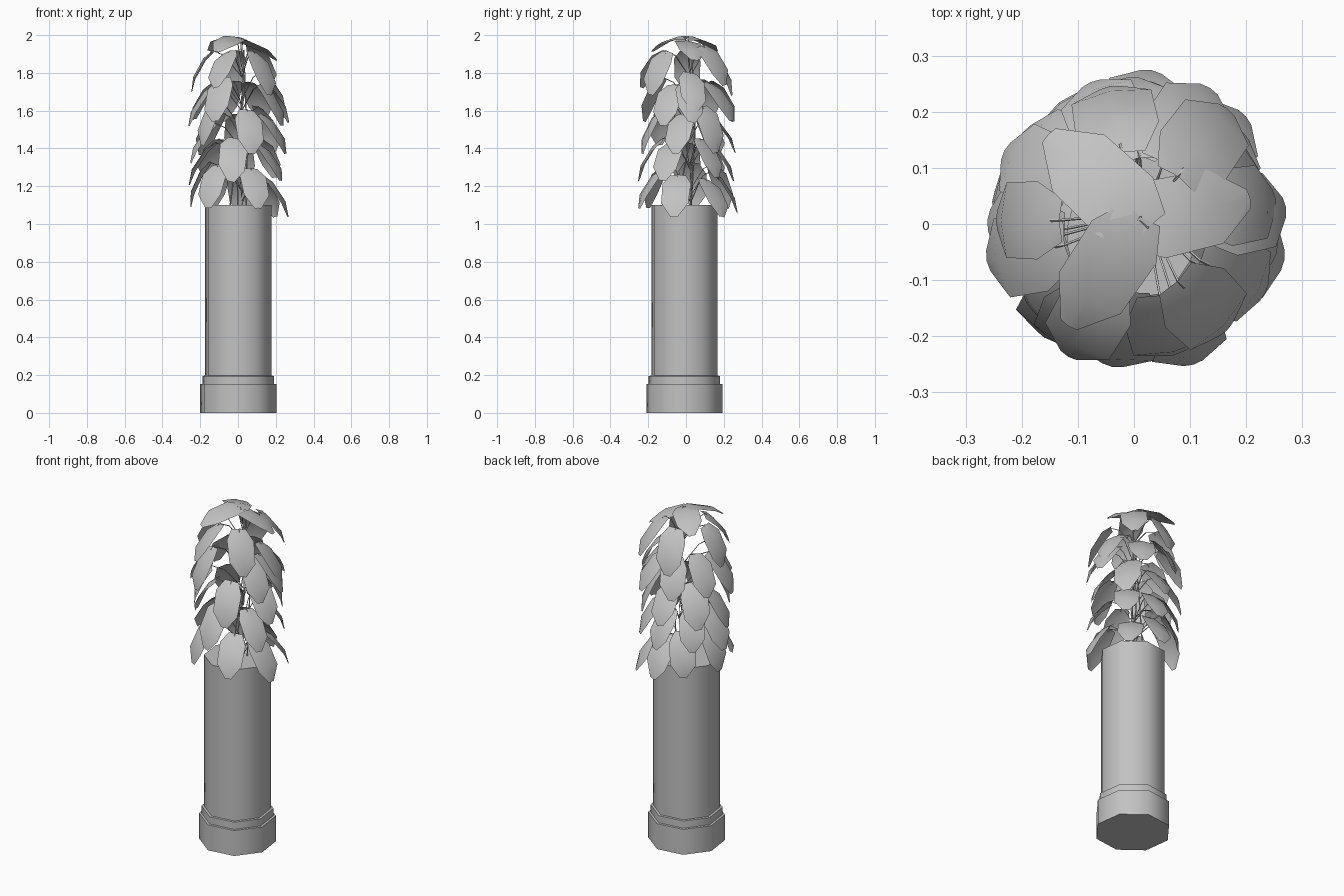
import bpy
import bmesh
import random
from math import cos, sin, pi, radians
from mathutils import Vector

default_cube = bpy.data.objects.get("Cube")
if default_cube:
    bpy.data.objects.remove(default_cube)

rng = random.Random(4)
grey = bpy.data.materials.new("plain grey")
grey.use_nodes = True
colour = (0.54, 0.54, 0.54, 1)
grey.diffuse_color = colour
grey.node_tree.nodes["Principled BSDF"].inputs["Base Color"].default_value = colour


def add_object(name, bm, smooth_angle):
    mesh = bpy.data.meshes.new(name)
    bm.to_mesh(mesh)
    bm.free()
    mesh.materials.append(grey)
    obj = bpy.data.objects.new(name, mesh)
    bpy.context.collection.objects.link(obj)
    bpy.ops.object.select_all(action="DESELECT")
    obj.select_set(True)
    bpy.context.view_layer.objects.active = obj
    bpy.ops.object.shade_smooth_by_angle(angle=radians(smooth_angle))


# Eight-sided column: stack of rings closed by caps
def build_column(profile, sides=8, centre_x=0.002, centre_y=-0.008):
    bm = bmesh.new()
    rings = []
    for radius, z in profile:
        angles = [2 * pi * i / sides - radians(15) for i in range(sides)]
        rings.append([bm.verts.new((centre_x + radius * cos(a), centre_y + radius * sin(a), z))
                      for a in angles])
    for low, high in zip(rings, rings[1:]):
        for i in range(sides):
            j = (i + 1) % sides
            bm.faces.new((low[i], low[j], high[j], high[i]))
    bm.faces.new(rings[0][::-1])
    bm.faces.new(rings[-1])
    add_object("column_planter", bm, 50)


build_column([(0.209, 0), (0.209, 0.152), (0.196, 0.153),
              (0.196, 0.196), (0.182, 0.197), (0.182, 1.1)])


# Thin square stalk along a path
def add_stalk(bm, points, radius):
    rings = []
    for i, p in enumerate(points):
        ahead = points[min(i + 1, len(points) - 1)] - points[max(i - 1, 0)]
        side = ahead.cross(Vector((0.3, 1, 0.2))).normalized() * radius
        other = ahead.cross(side).normalized() * radius
        rings.append([bm.verts.new(p + d) for d in (side, other, -side, -other)])
    for low, high in zip(rings, rings[1:]):
        for i in range(4):
            j = (i + 1) % 4
            bm.faces.new((low[i], low[j], high[j], high[i]))


# Drooping leaf, broad at the shoulder, with a raised midrib and narrow tip
LEAF_ROWS = [(0, 0.04), (0.25, 0.073), (0.7, 0.07), (1, 0.018)]


def add_leaf(bm, azimuth, height, reach, pitch, size):
    a = radians(azimuth)
    out = Vector((cos(a), sin(a), 0))
    turn = a + rng.uniform(-0.15, 0.15)
    along = Vector((cos(turn), sin(turn), 0))
    across = Vector((-sin(turn), cos(turn), 0))
    path = [Vector((0, 0, 0))]
    for k in range(3):
        step = (LEAF_ROWS[k + 1][0] - LEAF_ROWS[k][0]) * 0.265 * size
        slope = radians(pitch + (k - 1) * 22)
        path.append(path[-1] + along * cos(slope) * step - Vector((0, 0, sin(slope) * step)))
    shift = out * reach + Vector((0, 0, height)) - (path[0] + path[-1]) / 2
    roll = rng.uniform(-0.25, 0.25)
    verts = []
    for p, (_, half) in zip(path, LEAF_ROWS):
        centre = p + shift
        half *= size
        fold = Vector((0, 0, -0.12 * half)) - along * 0.15 * half
        edge = across * half * cos(roll) + Vector((0, 0, half * sin(roll)))
        verts.append([bm.verts.new(centre - edge + fold), bm.verts.new(centre),
                      bm.verts.new(centre + edge + fold)])
    for low, high in zip(verts, verts[1:]):
        for i in range(2):
            bm.faces.new((low[i], high[i], high[i + 1], low[i + 1]))
    return path[0] + shift, path[1] + shift


# Tiers: reach, pitch, then azimuth and height of each leaf
tiers = [
    (0.1, 20, [(-122, 1.95), (130, 1.95), (12, 1.92)]),
    (0.19, 56, [(-115, 1.82), (-50, 1.8), (50, 1.84), (178, 1.81), (10, 1.7), (100, 1.8)]),
    (0.2, 58, [(-120, 1.66), (-28, 1.63), (5, 1.64), (62, 1.65), (105, 1.65),
               (150, 1.66), (-165, 1.63)]),
    (0.19, 60, [(-142, 1.53), (-72, 1.49), (-10, 1.48), (40, 1.5), (90, 1.48),
                (140, 1.48), (-172, 1.43)]),
    (0.19, 60, [(-98, 1.34), (-30, 1.33), (38, 1.35), (85, 1.33), (135, 1.34), (180, 1.32)]),
    (0.205, 60, [(-130, 1.2), (-65, 1.19), (-15, 1.15), (45, 1.14), (85, 1.17),
                 (120, 1.2), (170, 1.21)]),
]
leaves = bmesh.new()
stalks = bmesh.new()
for reach, pitch, spots in tiers:
    for azimuth, height in spots:
        base, inner = add_leaf(leaves, azimuth, height, reach,
                               pitch + rng.uniform(-7, 7), rng.uniform(0.95, 1.05))
        root = Vector((0.02, 0.02, max(1.1, base.z - 0.14)))
        bend = root.lerp(base, 0.6) + Vector((0, 0, 0.03))
        add_stalk(stalks, [root, bend, base, base.lerp(inner, 0.3)], 0.0025)

# Main stems rising through the middle
for k in range(3):
    a = 2 * pi / 3 * k + 0.5
    foot = Vector((0.05 * cos(a), 0.05 * sin(a), 1.09))
    top = Vector((0.03, 0.03, 1.92 - 0.12 * k))
    add_stalk(stalks, [foot, foot.lerp(top, 0.5) + Vector((0.02 * sin(a), 0.02, 0)), top], 0.004)

add_object("leaves", leaves, 60)
add_object("stalks", stalks, 40)
